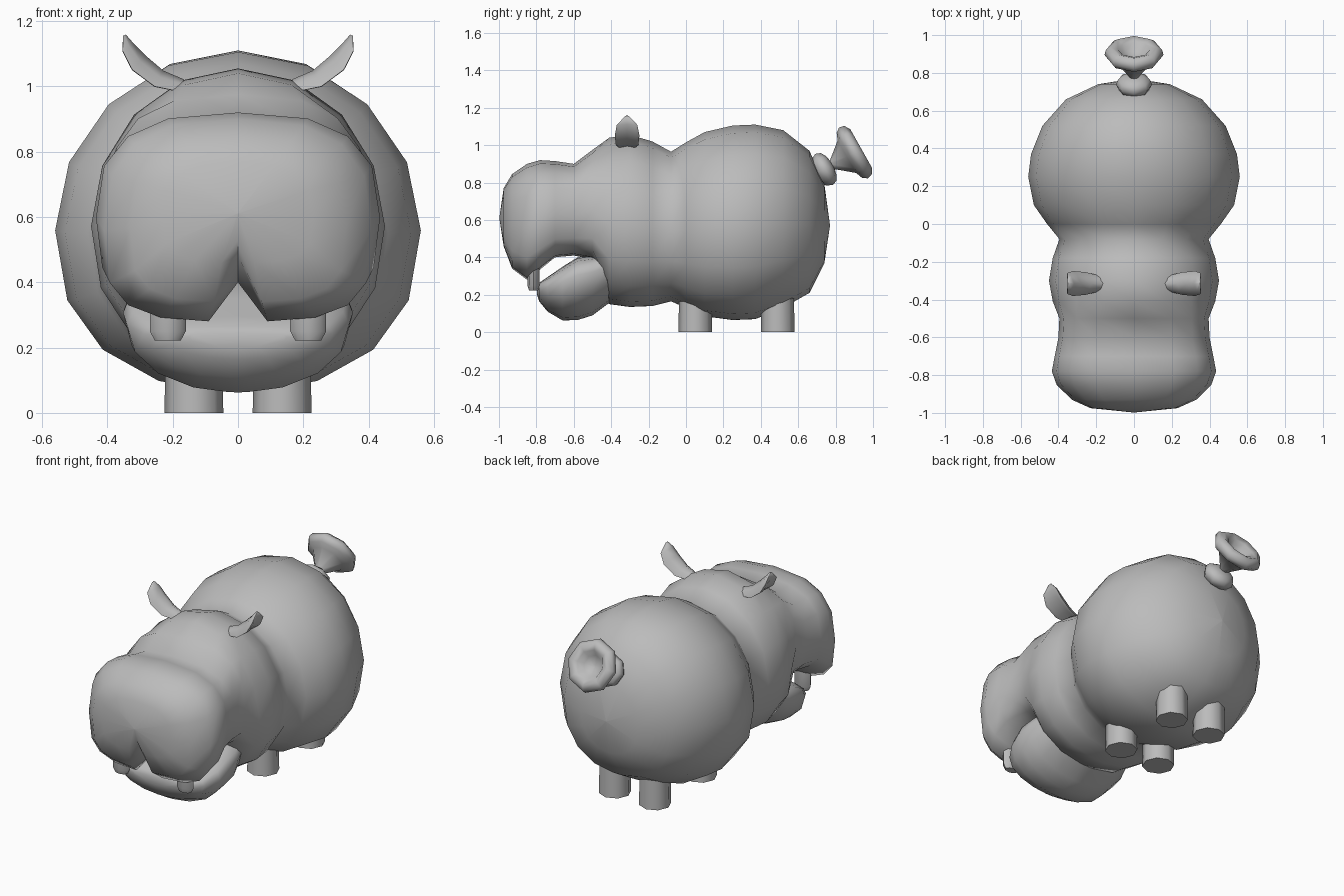
import bpy, bmesh, math
from mathutils import Vector

cube = bpy.data.objects.get("Cube")
if cube:
    bpy.data.objects.remove(cube, do_unlink=True)

skin = bpy.data.materials.new("grey_skin")
skin.use_nodes = True
skin.diffuse_color = (0.5, 0.5, 0.5, 1)
bsdf = next(n for n in skin.node_tree.nodes if n.type == "BSDF_PRINCIPLED")
bsdf.inputs["Base Color"].default_value = skin.diffuse_color


def loft(name, rings, sharp=55):
    """Bridge closed rings of points and close both ends."""
    bm = bmesh.new()
    loops = [[bm.verts.new(p) for p in ring] for ring in rings]
    n = len(loops[0])
    for a, b in zip(loops, loops[1:]):
        for i in range(n):
            j = (i + 1) % n
            bm.faces.new((a[i], a[j], b[j], b[i]))
    bm.faces.new(loops[0])
    bm.faces.new(loops[-1])
    bmesh.ops.remove_doubles(bm, verts=bm.verts, dist=0.0005)
    bmesh.ops.recalc_face_normals(bm, faces=bm.faces)
    mesh = bpy.data.meshes.new(name)
    bm.to_mesh(mesh)
    bm.free()
    mesh.materials.append(skin)
    for f in mesh.polygons:
        f.use_smooth = True
    mesh.set_sharp_from_angle(angle=math.radians(sharp))
    obj = bpy.data.objects.new(name, mesh)
    bpy.context.collection.objects.link(obj)
    return obj


# Even angles round a section, plus one close on each side of the bottom
ANGLES = sorted([math.tau * i / 16 for i in range(16)] + [math.pi - 0.07, math.pi + 0.07])


def section(y, w, low, high, upper=1.0, lower=0.87, middle=0.475, notch=0):
    """Rounded cross-section facing y, with an optional notch below."""
    mid = low + (high - low) * middle
    pts = []
    for i, a in enumerate(ANGLES):
        s, c = math.sin(a), math.cos(a)
        p = upper if c > 0 else lower
        x = w * math.copysign(abs(s) ** p, s)
        z = mid + math.copysign(abs(c) ** p, c) * (high - mid if c > 0 else mid - low)
        if i == len(ANGLES) // 2:
            z += notch
        pts.append(Vector((x, y, z)))
    return pts


def circle(center, u, v, n=8, bend=0):
    """Ring of points; bend curls its v edges back along u."""
    pts = []
    for i in range(n):
        c, s = math.cos(math.tau * i / n), math.sin(math.tau * i / n)
        pts.append(center + u * (c - bend * s * s) + v * s)
    return pts


# Body, head and upper snout in one skin
trunk = [(0.77, 0.001, 0.57, 0.572), (0.74, 0.19, 0.37, 0.79), (0.66, 0.36, 0.21, 0.97),
         (0.52, 0.485, 0.13, 1.08), (0.37, 0.545, 0.07, 1.11), (0.25, 0.56, 0.065, 1.105),
         (0.1, 0.53, 0.085, 1.07), (0, 0.46, 0.13, 1.015), (-0.08, 0.395, 0.165, 0.965),
         (-0.18, 0.43, 0.14, 1.02), (-0.3, 0.45, 0.135, 1.055), (-0.41, 0.43, 0.15, 1.04)]
snout = [(-0.5, 0.395, 0.39, 0.975, 0), (-0.6, 0.4, 0.41, 0.9, 0),
         (-0.7, 0.42, 0.4, 0.915, 0.02), (-0.78, 0.435, 0.335, 0.92, 0.07),
         (-0.85, 0.41, 0.28, 0.9, 0.12), (-0.93, 0.33, 0.34, 0.845, 0.14),
         (-0.975, 0.23, 0.46, 0.77, 0.07), (-0.998, 0.001, 0.61, 0.612, 0)]
rings = [section(*t) for t in trunk]
rings += [section(y, w, a, b, 0.74, 0.57, 0.45, k) for y, w, a, b, k in snout]
loft("body_and_head", rings, 80)

# Lower jaw
jaw = [(-0.3, 0.28, 0.2, 0.48), (-0.42, 0.325, 0.15, 0.43), (-0.5, 0.348, 0.09, 0.41),
       (-0.58, 0.352, 0.065, 0.4), (-0.66, 0.34, 0.063, 0.35), (-0.74, 0.29, 0.11, 0.295),
       (-0.785, 0.23, 0.165, 0.265), (-0.797, 0.15, 0.2, 0.245)]
loft("lower_jaw", [section(*j, upper=0.7, lower=0.95, middle=0.72) for j in jaw], 70)

X, Y = Vector((1, 0, 0)), Vector((0, 1, 0))
for side, label in ((1, "left"), (-1, "right")):
    # Legs
    for y, place in ((0.05, "front"), (0.49, "back")):
        loft(f"{label}_{place}_leg",
             [circle(Vector((side * 0.135, y, z)), X * r, Y * r)
              for z, r in ((0, 0.09), (0.25, 0.087))])

    # Teeth
    loft(f"{label}_tooth",
         [circle(Vector((side * 0.215, -0.815, z)), X * r, Y * r * 0.6)
          for z, r in ((0.222, 0.04), (0.25, 0.055), (0.36, 0.055))])

    # Ears: cupped leaves that curve outwards
    path = [(0.17, 1.005, 0.017, 0.04), (0.24, 1.027, 0.024, 0.06), (0.3, 1.075, 0.026, 0.066),
            (0.333, 1.12, 0.018, 0.055), (0.347, 1.157, 0.004, 0.01)]
    ear = []
    for i, (x, z, thick, wide) in enumerate(path):
        a, b = path[max(i - 1, 0)], path[min(i + 1, len(path) - 1)]
        across = Vector((a[1] - b[1], 0, b[0] - a[0])).normalized()
        across.x *= side
        ear.append(circle(Vector((side * x, -0.315, z)), across * thick, Y * wide, bend=1.3))
    loft(f"{label}_ear", ear, 75)

# Tail: a rounded root and a flared, hollow tip turned about a tilted axis
axis = Vector((0, 0.87, 0.49)).normalized()
up = axis.cross(X)
root = Vector((0, 0.738, 0.87))


def turned(name, profile):
    loft(name, [circle(root + axis * t, X * r, up * r) for t, r in profile], 85)


turned("tail_root", [(-0.055, 0.03), (-0.035, 0.078), (0, 0.096), (0.028, 0.085),
                     (0.045, 0.055), (0.052, 0.02)])
turned("tail_tip", [(0.03, 0.015), (0.055, 0.03), (0.14, 0.1), (0.155, 0.138), (0.18, 0.156),
                    (0.208, 0.15), (0.228, 0.12), (0.215, 0.085), (0.18, 0.06), (0.165, 0.01)])
